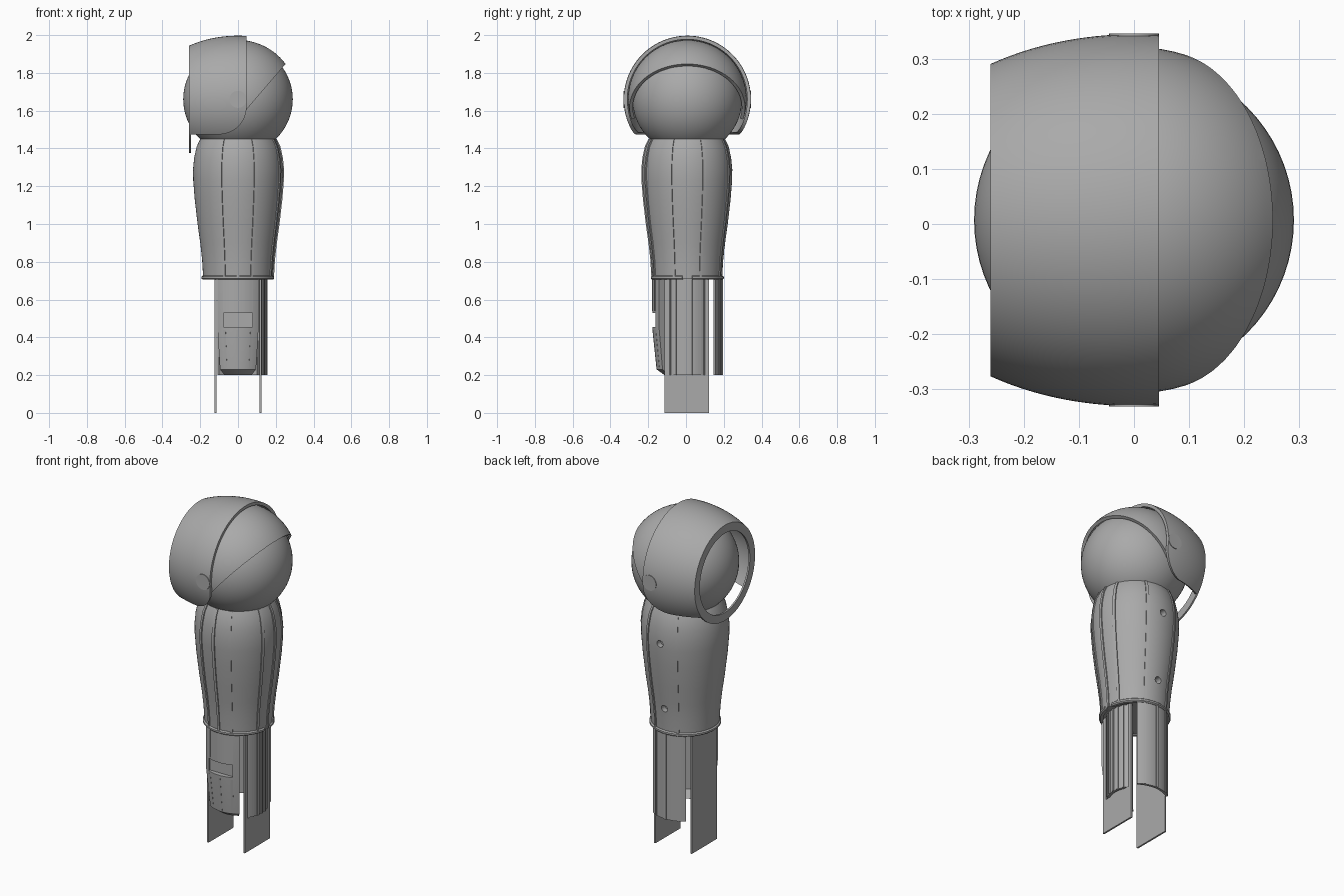
import bpy, bmesh
from math import radians, sin, cos, sqrt, pi
from mathutils import Vector, Matrix

old = bpy.data.objects.get("Cube")
if old:
    bpy.data.objects.remove(old, do_unlink=True)

CY = 0.007                        # depth offset of the common axis
BALL = Vector((0, CY, 1.66))      # shoulder centre

grey = bpy.data.materials.new("plain grey")
grey.use_nodes = True
grey.diffuse_color = (0.4, 0.4, 0.4, 1)
grey.node_tree.nodes["Principled BSDF"].inputs["Base Color"].default_value = (0.4, 0.4, 0.4, 1)


def add_object(name, bm, location=(0, CY, 0)):
    mesh = bpy.data.meshes.new(name)
    bm.to_mesh(mesh)
    bm.free()
    obj = bpy.data.objects.new(name, mesh)
    obj.location = location
    mesh.materials.append(grey)
    bpy.context.collection.objects.link(obj)
    return obj


def activate(obj):
    bpy.ops.object.select_all(action='DESELECT')
    obj.select_set(True)
    bpy.context.view_layer.objects.active = obj


def finish(obj, angle=35):
    activate(obj)
    for mod in list(obj.modifiers):
        bpy.ops.object.modifier_apply(modifier=mod.name)
    bpy.ops.object.shade_smooth_by_angle(angle=radians(angle))
    return obj


def cut(obj, cutter):
    mod = obj.modifiers.new("cut", 'BOOLEAN')
    mod.operation, mod.solver, mod.object = 'DIFFERENCE', 'EXACT', cutter
    activate(obj)
    bpy.ops.object.modifier_apply(modifier=mod.name)
    bpy.data.objects.remove(cutter, do_unlink=True)


def sweep(profile, start=0, end=360, steps=72, axis='z', closed=True):
    """Turn (radius, height) points about an axis between two angles."""
    bm = bmesh.new()
    full = end - start >= 360
    rings = []
    for i in range(steps if full else steps + 1):
        a = radians(start + (end - start) * i / steps)
        ring = []
        for r, h in profile:
            co = (r * cos(a), r * sin(a), h) if axis == 'z' else (h, r * cos(a), r * sin(a))
            ring.append(bm.verts.new(co))
        rings.append(ring)
    n = len(profile)
    for i in range(steps):
        p, q = rings[i], rings[(i + 1) % len(rings)]
        for j in range(n if closed else n - 1):
            k = (j + 1) % n
            bm.faces.new((p[j], q[j], q[k], p[k]))
    if closed and not full:
        bm.faces.new(rings[0])
        bm.faces.new(rings[-1])
    bmesh.ops.remove_doubles(bm, verts=bm.verts, dist=1e-5)
    bmesh.ops.recalc_face_normals(bm, faces=bm.faces)
    return bm


def trim(bm, point, normal):
    bmesh.ops.bisect_plane(bm, geom=bm.verts[:] + bm.edges[:] + bm.faces[:], dist=1e-5,
                           plane_co=point, plane_no=normal, clear_outer=True)


def shell(name, bm, thickness):
    """Thicken an open dome inwards."""
    if sum(f.normal.dot(f.calc_center_median()) for f in bm.faces) < 0:
        bmesh.ops.reverse_faces(bm, faces=bm.faces)
    obj = add_object(name, bm, BALL)
    mod = obj.modifiers.new("thickness", 'SOLIDIFY')
    mod.thickness, mod.offset = thickness, -1
    return finish(obj)


def rib(name, path, azimuth, width=0.014, height=0.006):
    """Raised strip that follows a (radius, height) path."""
    half = width / 2 / path[0][0] * 180 / pi
    profile = [(r + height, z) for r, z in path] + [(r - height, z) for r, z in reversed(path)]
    return finish(add_object(name, sweep(profile, azimuth - half, azimuth + half, 1)))


def box(name, low, high):
    bm = bmesh.new()
    bmesh.ops.create_cube(bm, size=1)
    for v in bm.verts:
        v.co = [lo if c < 0 else hi for c, lo, hi in zip(v.co, low, high)]
    return add_object(name, bm, (0, 0, 0))


def disc(name, radius, depth, location):
    bm = bmesh.new()
    bmesh.ops.create_cone(bm, cap_ends=True, segments=32, radius1=radius, radius2=radius,
                          depth=depth, matrix=Matrix.Rotation(pi / 2, 4, 'X'))
    return add_object(name, bm, location)


# Shoulder ball
bm = bmesh.new()
bmesh.ops.create_uvsphere(bm, u_segments=72, v_segments=36, radius=0.29)
finish(add_object("shoulder_ball", bm, BALL))

# Rear hood: elongated dome trimmed to a rounded lower corner
hood_path = []
for i in range(17):
    h = -0.26 + 0.305 * i / 16
    hood_path.append((0.337 * sqrt(1 - (h / 0.48) ** 2), h))
bm = sweep(hood_path, steps=96, axis='x', closed=False)
for t in range(-90, 0, 9):
    n = Vector((cos(radians(t)), 0, sin(radians(t))))
    trim(bm, Vector((-0.1, 0, -0.04)) + n * 0.145, n)
shell("shoulder_hood", bm, 0.018)

# Ring closing the open end of the hood
ring = [(0.283, -0.26), (0.283, -0.25), (0.235, -0.25), (0.235, -0.26)]
finish(add_object("hood_end_ring", sweep(ring, steps=96, axis='x'), BALL))

# Front visor: spherical shell cut along a slanted plane
visor_path = [(0.314 * sin(pi * i / 40), -0.314 * cos(pi * i / 40)) for i in range(41)]
bm = sweep(visor_path, steps=96, axis='x', closed=False)
trim(bm, (0.25, 0, 0.185), Vector((0.245, 0, -0.21)).normalized())
trim(bm, (0, 0, 0), (-1, 0, 0))
shell("shoulder_visor", bm, 0.018)

# Pivot caps on both sides of the hood
for side, label in ((-1, "front"), (1, "back")):
    finish(disc("pivot_cap_" + label, 0.045, 0.012, BALL + Vector((0, side * 0.332, 0))))

# Upper arm with two screw holes in the back
arm_path = [(0.2, 1.45), (0.219, 1.41), (0.232, 1.35), (0.238, 1.29), (0.237, 1.23), (0.229, 1.13),
            (0.214, 1.0), (0.2, 0.9), (0.19, 0.81), (0.184, 0.71)]
arm = add_object("upper_arm", sweep([(0, 1.45)] + arm_path + [(0, 0.71)]))
for z, r in ((1.26, 0.238), (0.86, 0.195)):
    cut(arm, disc("hole_cutter", 0.02, 0.07, (0, CY + r, z)))
finish(arm)

# Raised strips on the front, left and back of the arm
for i, azimuth in enumerate((-113, -90, -67, -22, 0, 22, 67, 113)):
    rib("arm_strip_%d" % (i + 1), arm_path, azimuth)

# Rim at the lower end of the arm, with a small gap
rim = [(0.17, 0.705), (0.186, 0.705), (0.193, 0.711), (0.193, 0.721), (0.186, 0.727), (0.17, 0.727)]
finish(add_object("arm_rim", sweep(rim, 8, 352)))

# Two long flat plates
for side, label in ((1, "left"), (-1, "right")):
    x = side * 0.119
    box("side_plate_" + label, (x - 0.005, -0.113, 0), (x + 0.005, 0.122, 0.712))

# Front lower panel: tapered, with a notch
front_profile = [(0.185, 0.712), (0.185, 0.45), (0.162, 0.23), (0.12, 0.2), (0.11, 0.2),
                 (0.146, 0.24), (0.146, 0.712)]
front = add_object("front_panel", sweep(front_profile, -126, -54, 20))
cut(front, box("notch_cutter", (-0.078, -0.3, 0.455), (0.078, -0.15, 0.53)))
finish(front)
for i, azimuth in enumerate((-113, -90, -67)):
    rib("front_panel_strip_upper_%d" % (i + 1), [(0.183, 0.712), (0.183, 0.54)], azimuth, height=0.005)
    rib("front_panel_strip_lower_%d" % (i + 1), [(0.181, 0.44), (0.16, 0.24)], azimuth, height=0.004)

# Back and left lower panels with vertical ribs
for label, r, centre, half, offsets in (("back", 0.184, 90, 36, (-23, 0, 23)),
                                        ("left", 0.151, 0, 40, (-37, -25, -12, 0, 12, 25, 37))):
    panel = [(r, 0.712), (r, 0.2), (r - 0.014, 0.2), (r - 0.014, 0.712)]
    finish(add_object(label + "_panel", sweep(panel, centre - half, centre + half, 20)))
    for i, a in enumerate(offsets):
        rib("%s_panel_rib_%d" % (label, i + 1), [(r, 0.712), (r, 0.2)], centre + a, 0.012, 0.005)
